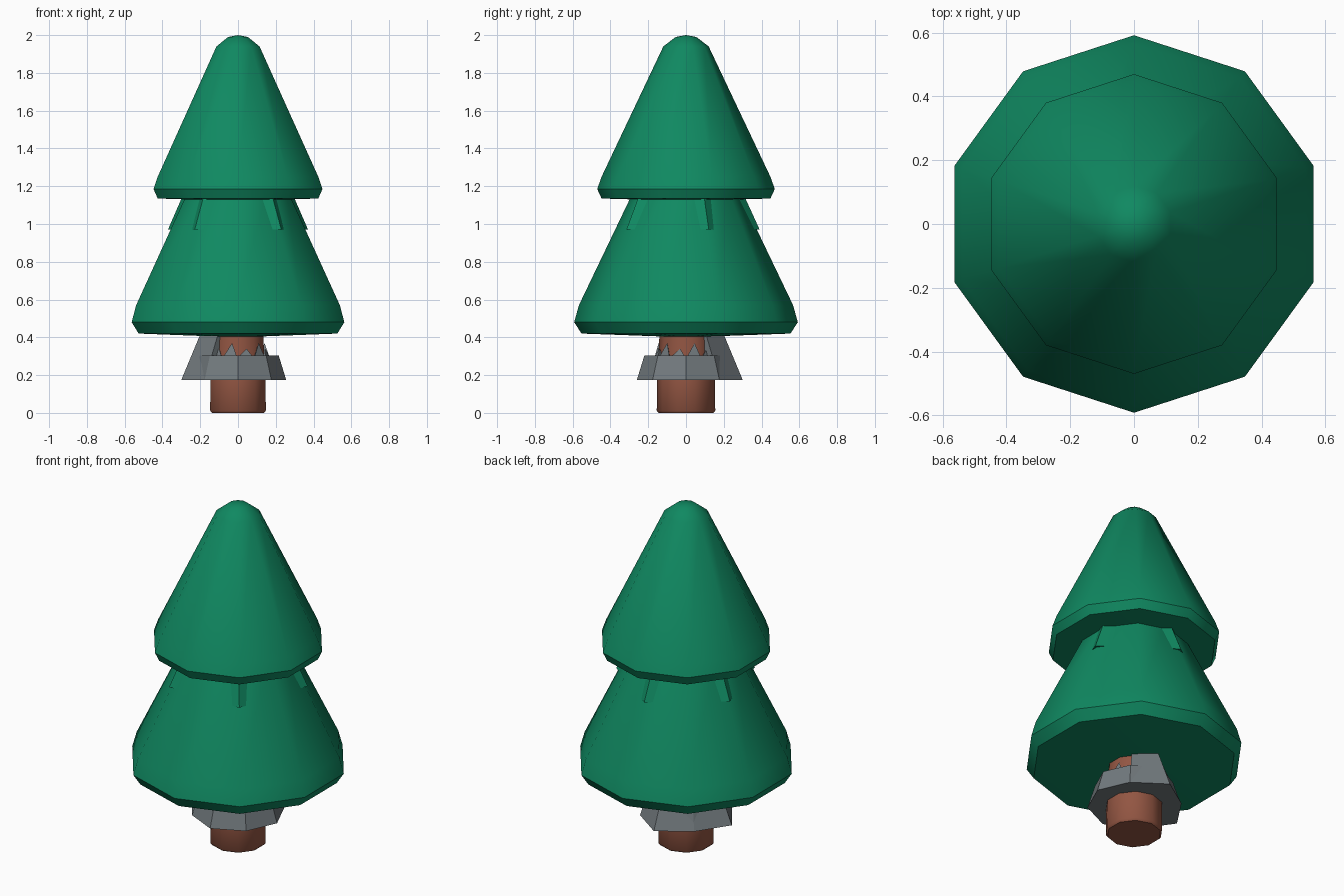
import bpy, bmesh
from math import sin, cos, radians, pi

cube = bpy.data.objects.get("Cube")
if cube:
    bpy.data.objects.remove(cube, do_unlink=True)


def material(name, rgb):
    m = bpy.data.materials.new(name)
    m.use_nodes = True
    m.diffuse_color = (*rgb, 1)
    m.node_tree.nodes["Principled BSDF"].inputs["Base Color"].default_value = (*rgb, 1)
    return m


GREEN = material("needle green", (0.005, 0.25, 0.12))
BROWN = material("bark brown", (0.29, 0.092, 0.055))
GREY = material("stone grey", (0.17, 0.195, 0.21))


def finish(name, bm, mat, smooth):
    bmesh.ops.recalc_face_normals(bm, faces=bm.faces)
    me = bpy.data.meshes.new(name)
    bm.to_mesh(me)
    bm.free()
    me.materials.append(mat)
    ob = bpy.data.objects.new(name, me)
    bpy.context.collection.objects.link(ob)
    if smooth:
        bpy.ops.object.select_all(action='DESELECT')
        ob.select_set(True)
        bpy.context.view_layer.objects.active = ob
        bpy.ops.object.shade_smooth_by_angle(angle=radians(40))
    return ob


def loft(name, rings, mat, smooth=False):
    """Skin a stack of point rings; a one-point ring makes a tip."""
    bm = bmesh.new()
    loops = [[bm.verts.new(p) for p in ring] for ring in rings]
    for a, b in zip(loops, loops[1:]):
        n = max(len(a), len(b))
        for i in range(n):
            j = (i + 1) % n
            quad = [a[i % len(a)], a[j % len(a)], b[j % len(b)], b[i % len(b)]]
            bm.faces.new(list(dict.fromkeys(quad)))
    for end in (loops[0], loops[-1]):
        if len(end) > 2:
            bm.faces.new(end)
    return finish(name, bm, mat, smooth)


def turned(name, profile, sides, mat, smooth=False):
    """Turn (radius, height) pairs, with one corner on +y."""
    rings = []
    for r, z in profile:
        count = sides if r else 1
        rings.append([(r * cos(pi / 2 + 2 * pi * k / sides),
                       r * sin(pi / 2 + 2 * pi * k / sides), z) for k in range(count)])
    return loft(name, rings, mat, smooth)


# Trunk
turned("trunk", [(0.145, 0), (0.155, 0.012), (0.153, 0.18), (0.14, 0.42)], 10, BROWN, True)

# Foliage tiers with a rolled lower rim
turned("lower_foliage", [(0, 0.40), (0.553, 0.42), (0.592, 0.48), (0.567, 0.57),
                         (0.265, 1.2)], 10, GREEN, True)
turned("upper_foliage", [(0, 1.122), (0.447, 1.135), (0.47, 1.185), (0.447, 1.25),
                         (0.12, 1.94), (0.055, 1.99), (0, 2.0)], 10, GREEN, True)

# Inner skirt whose five corners break through the lower foliage
turned("branch_tips", [(0.39, 0.97), (0.285, 1.2)], 5, GREEN)

# Stone skirt: low octagon all round, tall half at the back right side
LOW = [0.255, 0.25, 0.27, 0.25, 0.27, 0.25, 0.26, 0.25]
TALL = [0.25, 0.30, 0.255, 0.30, 0.25]


def ring(radii, start, inset, z):
    return [((r - inset) * cos(radians(start + 45 * i)),
             (r - inset) * sin(radians(start + 45 * i)), z) for i, r in enumerate(radii)]


loft("low_skirt", [ring(LOW, 0, 0, 0.175), ring(LOW, 0, 0.04, 0.305)], GREY)
loft("tall_skirt", [ring(TALL, 45, 0, 0.175), ring(TALL, 45, 0.1, 0.415)], GREY)

# Jagged collar where the stone meets the bark
bm = bmesh.new()
for k in range(7):
    a = radians(225 + 30 * k)
    pts = [(0.165, a - 0.22, 0.3), (0.165, a + 0.22, 0.3),
           (0.148, a + 0.05, 0.37 if k % 2 else 0.34), (0.12, a, 0.3)]
    v = [bm.verts.new((r * cos(t), r * sin(t), z)) for r, t, z in pts]
    for f in ((0, 1, 2), (1, 3, 2), (3, 0, 2), (0, 3, 1)):
        bm.faces.new([v[i] for i in f])
finish("jagged_collar", bm, GREY, False)
